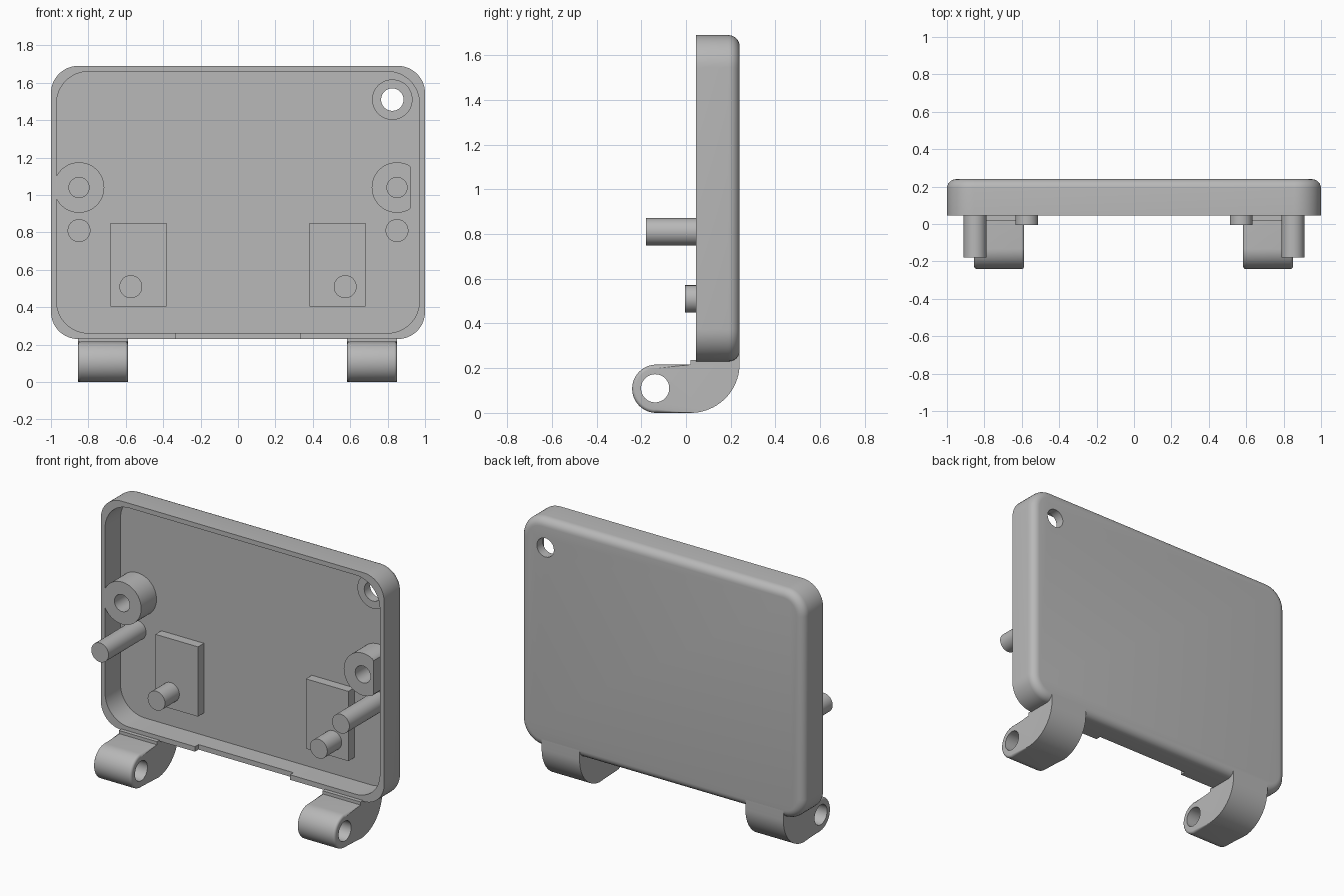
import bpy
import bmesh
from math import sin, cos, pi, radians

cube = bpy.data.objects.get("Cube")
if cube:
    bpy.data.objects.remove(cube, do_unlink=True)

grey = bpy.data.materials.new("grey_plastic")
grey.use_nodes = True
GREY = (0.48, 0.48, 0.48, 1)
grey.diffuse_color = GREY
grey.node_tree.nodes["Principled BSDF"].inputs["Base Color"].default_value = GREY

RIM, FLOOR, BACK = 0.045, 0.2, 0.24


def arc(cx, cz, r, start, end, steps):
    angles = [radians(start + (end - start) * i / steps) for i in range(steps + 1)]
    return [(cx + r * cos(a), cz + r * sin(a)) for a in angles]


def circle(cx, cz, r, steps=48):
    return arc(cx, cz, r, 0, 360, steps)[:-1]


def rounded_rect(x0, x1, z0, z1, r):
    return (arc(x1 - r, z1 - r, r, 0, 90, 12) + arc(x0 + r, z1 - r, r, 90, 180, 12)
            + arc(x0 + r, z0 + r, r, 180, 270, 12) + arc(x1 - r, z0 + r, r, 270, 360, 12))


def rect(x0, x1, z0, z1):
    return [(x0, z0), (x1, z0), (x1, z1), (x0, z1)]


def prism(name, outline, lo, hi, axis="y", bevel=0, rule=None):
    """Extrude an outline along an axis; round the edges picked by the rule."""
    bm = bmesh.new()
    rings = []
    for d in (lo, hi):
        rings.append([bm.verts.new((u, d, w) if axis == "y" else (d, u, w)) for u, w in outline])
    n = len(outline)
    for ring in rings:
        bm.faces.new(ring)
    for i in range(n):
        j = (i + 1) % n
        bm.faces.new((rings[0][i], rings[0][j], rings[1][j], rings[1][i]))
    bmesh.ops.recalc_face_normals(bm, faces=bm.faces)
    if bevel:
        edges = [e for e in bm.edges if rule(e)]
        bmesh.ops.bevel(bm, geom=edges, offset=bevel, segments=6, profile=0.5,
                        affect="EDGES", clamp_overlap=False)
    mesh = bpy.data.meshes.new(name)
    bm.to_mesh(mesh)
    bm.free()
    mesh.materials.append(grey)
    ob = bpy.data.objects.new(name, mesh)
    bpy.context.collection.objects.link(ob)
    return ob


def activate(ob):
    bpy.ops.object.select_all(action="DESELECT")
    ob.select_set(True)
    bpy.context.view_layer.objects.active = ob


def cut(ob, outline, lo, hi, axis="y"):
    cutter = prism("cutter", outline, lo, hi, axis)
    cutter.hide_render = True
    mod = ob.modifiers.new("cut", "BOOLEAN")
    mod.operation, mod.solver, mod.object = "DIFFERENCE", "EXACT", cutter
    activate(ob)
    bpy.ops.object.modifier_apply(modifier=mod.name)
    bpy.data.objects.remove(cutter, do_unlink=True)


parts = []

# Tray with a rounded back edge, open at the front
case = prism("case", rounded_rect(-1, 1, 0.23, 1.69, 0.145), RIM, BACK, bevel=0.05,
             rule=lambda e: all(v.co.y > BACK - 0.001 for v in e.verts))
cut(case, rounded_rect(-0.97, 0.97, 0.262, 1.66, 0.17), -0.1, FLOOR)
cut(case, rect(-0.335, 0.335, 0.2, 0.3), -0.1, RIM + 0.035)

# Corner hole with a low collar around it
corner_hole = circle(0.825, 1.51, 0.06)
collar = prism("hole_collar", circle(0.825, 1.51, 0.108), FLOOR - 0.02, FLOOR + 0.01)
for ob in (case, collar):
    cut(ob, corner_hole, -0.1, 0.4)
parts += [case, collar]

for side, s in (("right", -1), ("left", 1)):
    # Screw boss, trimmed flat on the left side
    boss_outline = [(min(x, 0.925), z) for x, z in circle(s * 0.85, 1.04, 0.135)]
    clean = [p for i, p in enumerate(boss_outline)
             if p[0] < 0.925 or boss_outline[i - 1][0] < 0.925
             or boss_outline[(i + 1) % len(boss_outline)][0] < 0.925]
    boss = prism(side + "_screw_boss", clean, RIM, FLOOR + 0.015)
    cut(boss, circle(s * 0.85, 1.04, 0.054), -0.1, FLOOR)

    # Long post, raised pad and short pin
    post = prism(side + "_post", circle(s * 0.85, 0.81, 0.061), -0.178, FLOOR + 0.015)
    pad = prism(side + "_pad", rect(s * 0.531 - 0.15, s * 0.531 + 0.15, 0.405, 0.85),
                FLOOR - 0.06, FLOOR + 0.015)
    pin = prism(side + "_pin", circle(s * 0.573, 0.51, 0.061), -0.005, FLOOR)

    # Hinge arm sweeping from the back wall to a rounded nose
    profile = (arc(-0.133, 0.108, 0.108, 90, 270, 24) + arc(0.02, 0.22, 0.22, 270, 360, 20)
               + [(BACK, 0.28), (0.212, 0.28), (0.212, 0.236), (0.02, 0.236), (0.02, 0.216)])
    x0 = -0.855 if s < 0 else 0.583
    hinge = prism(side + "_hinge", profile, x0, x0 + 0.268, "x", 0.016,
                  lambda e: abs(e.verts[0].co.x - e.verts[1].co.x) < 0.001
                  and (e.verts[0].co.y + e.verts[1].co.y) / 2 < 0.015)
    cut(hinge, circle(-0.138, 0.11, 0.063), -2, 2, "x")
    parts += [boss, post, pad, pin, hinge]

for ob in parts:
    activate(ob)
    bpy.ops.object.shade_smooth_by_angle(angle=radians(30))
